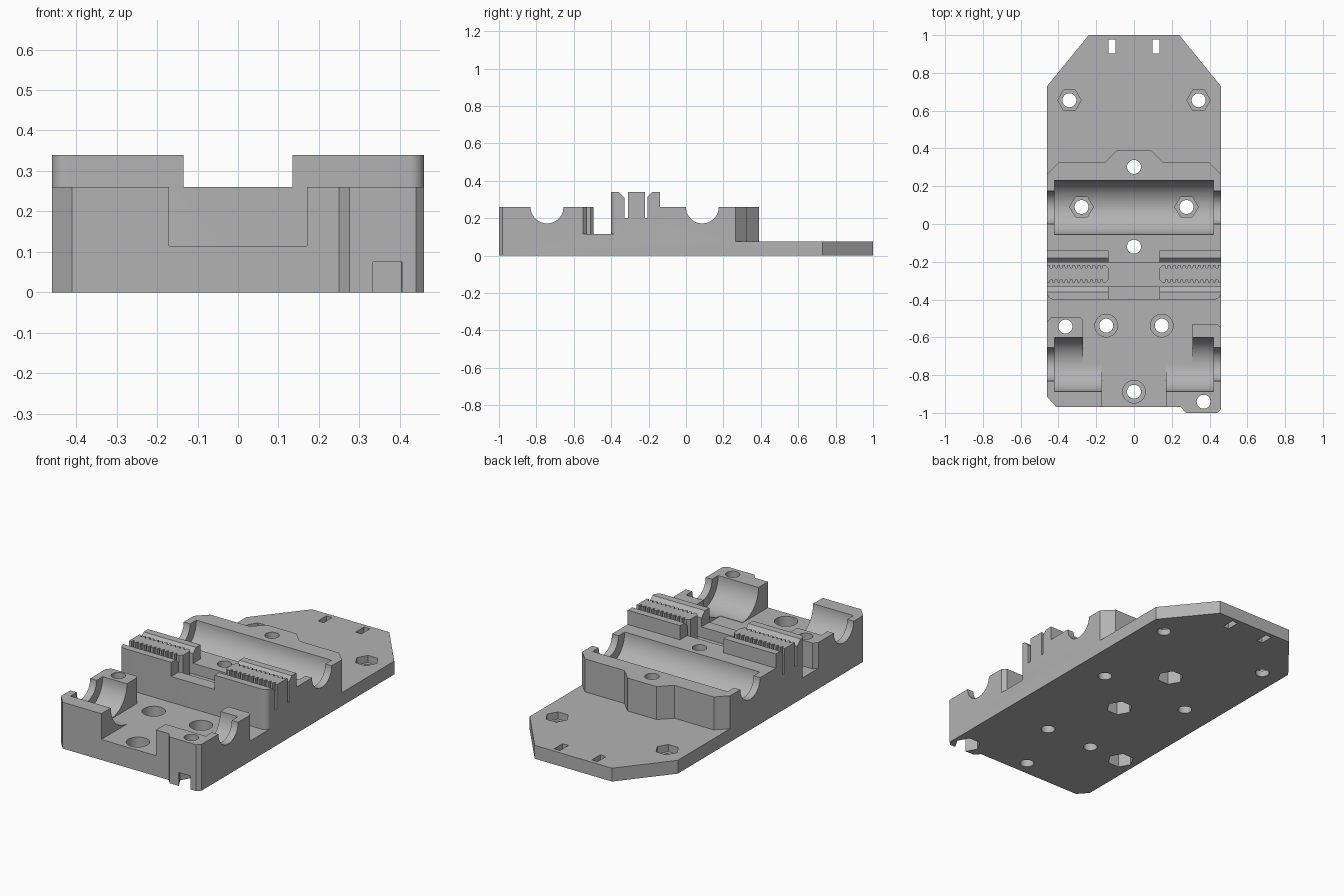
import bpy
import bmesh
from math import sin, cos, pi, radians

old = bpy.data.objects.get("Cube")
if old:
    bpy.data.objects.remove(old)

grey = bpy.data.materials.new("plain_grey")
grey.use_nodes = True
COLOUR = (0.45, 0.45, 0.45, 1)
grey.diffuse_color = COLOUR
grey.node_tree.nodes["Principled BSDF"].inputs["Base Color"].default_value = COLOUR


def prism(name, pts, lo, hi, axis="z"):
    """Extrude a 2D outline along z, or a (y, z) profile along x."""
    bm = bmesh.new()
    place = (lambda p, h: (p[0], p[1], h)) if axis == "z" else (lambda p, h: (h, p[0], p[1]))
    ends = [[bm.verts.new(place(p, h)) for p in pts] for h in (lo, hi)]
    for ring in ends:
        bm.faces.new(ring)
    n = len(pts)
    for i in range(n):
        j = (i + 1) % n
        bm.faces.new((ends[0][i], ends[0][j], ends[1][j], ends[1][i]))
    bmesh.ops.recalc_face_normals(bm, faces=bm.faces)
    mesh = bpy.data.meshes.new(name)
    bm.to_mesh(mesh)
    bm.free()
    mesh.materials.append(grey)
    ob = bpy.data.objects.new(name, mesh)
    bpy.context.collection.objects.link(ob)
    return ob


def ring(cx, cy, r, n=32):
    return [(cx + r * cos(2 * pi * i / n), cy + r * sin(2 * pi * i / n)) for i in range(n)]


def rect(x0, x1, y0, y1):
    return [(x0, y0), (x1, y0), (x1, y1), (x0, y1)]


def select_only(ob):
    bpy.ops.object.select_all(action="DESELECT")
    ob.select_set(True)
    bpy.context.view_layer.objects.active = ob


def cut(pts, lo, hi, axis="z"):
    """Subtract a prism from the carriage body."""
    tool = prism("cutter", pts, lo, hi, axis)
    tool.hide_render = True
    select_only(body)
    mod = body.modifiers.new("cut", "BOOLEAN")
    mod.operation = "DIFFERENCE"
    mod.solver = "EXACT"
    mod.object = tool
    bpy.ops.object.modifier_apply(modifier=mod.name)
    bpy.data.objects.remove(tool)


W = 0.46      # half width
TOP = 0.34    # top of the belt clamps
DECK = 0.26   # top of the bearing blocks
FLOOR = 0.115
PLATE = 0.075
AIR = 0.6

# Whole footprint
body = prism("carriage_body", [
    (-W, -0.915), (-0.41, -0.97), (0.25, -0.97), (0.275, -1), (0.44, -1), (W, -0.98),
    (W, 0.73), (0.24, 1), (-0.24, 1), (-W, 0.73)], 0, TOP)

# Thin rear plate, behind the middle bearing block
edge = [(0.6, 0.125), (0.4, 0.325), (0.155, 0.325), (0.09, 0.39)]
cut(edge + [(-x, y) for x, y in reversed(edge)] + [(-0.6, 1.2), (0.6, 1.2)], PLATE, AIR)

# Front floor, leaving two bearing blocks and rounded clamp corners
arc = [(W - 0.035 + 0.035 * cos(a), -0.365 - 0.035 * sin(a))
       for a in (i * pi / 16 for i in range(9))]
back_edge = [(0.6, -0.365)] + arc
cut([(-0.6, -0.665), (-W, -0.52), (-0.44, -0.495), (-0.285, -0.495), (-0.27, -0.51),
     (-0.27, -0.745), (-0.17, -0.745), (-0.17, -1.2), (0.17, -1.2), (0.17, -0.745),
     (0.31, -0.745), (0.31, -0.53), (0.44, -0.53), (W, -0.55), (0.6, -0.69)]
    + back_edge + [(-x, y) for x, y in reversed(back_edge)], FLOOR, AIR)

# Deck level around the belt clamps
cut(rect(-0.6, 0.6, -1.2, -0.45), DECK, AIR)
cut(rect(-0.6, 0.6, -0.14, 0.6), DECK, AIR)
cut(rect(-0.135, 0.135, -0.5, 0), DECK, AIR)

# Belt channel with chamfered lips
cut([(-0.33, 0.2), (-0.205, 0.2), (-0.205, 0.315), (-0.18, TOP), (-0.18, AIR),
     (-0.36, AIR), (-0.36, TOP), (-0.33, 0.31)], -0.6, 0.6, "x")

# Bearing troughs with narrower end lips
for y in (-0.743, 0.087):
    cut(ring(y, DECK, 0.143, 64), -0.42, 0.42, "x")
    cut(ring(y, DECK, 0.088, 48), -0.6, 0.6, "x")

# Bolt holes: round bore, then an optional pocket (sides, radius, bottom, top)
plate_nut = (6, 0.062, 0.035, AIR)
under_nut = (6, 0.07, -0.1, PLATE)
head = (32, 0.06, 0.06, AIR)
holes = [
    (-0.342, 0.655, plate_nut), (0.342, 0.655, plate_nut),
    (-0.278, 0.09, (6, 0.062, 0.07, AIR)), (0.278, 0.09, (6, 0.062, 0.07, AIR)),
    (0, 0.302, under_nut), (0, -0.12, under_nut),
    (-0.363, -0.543, under_nut), (0.369, -0.941, under_nut),
    (-0.147, -0.538, head), (0.147, -0.538, head), (0, -0.888, head),
]
for x, y, (sides, radius, lo, hi) in holes:
    cut(ring(x, y, 0.037), -0.1, AIR)
    cut(ring(x, y, radius, sides), lo, hi)

# Tie slots
for x in (-0.117, 0.117):
    cut(rect(x - 0.018, x + 0.018, 0.902, 0.977), -0.1, AIR)

# Toothed belt grips
PITCH = 0.0267
MID = -0.264
for side, name in ((1, "left"), (-1, "right")):
    upper = [(0.135, 0.03), (0.15, 0.046)]
    x = 0.165
    while x < W - 0.02:
        upper += [(x, 0.046), (x + 0.003, 0.03), (x + 0.011, 0.03), (x + 0.014, 0.046)]
        x += PITCH
    upper += [(W, 0.046)]
    outline = [(side * px, MID + d) for px, d in upper]
    outline += [(side * px, MID - d) for px, d in reversed(upper)]
    prism(name + "_belt_grip", outline, 0.2, TOP)

# Smooth round surfaces, keep edges crisp
select_only(body)
bpy.ops.object.shade_smooth_by_angle(angle=radians(25))
